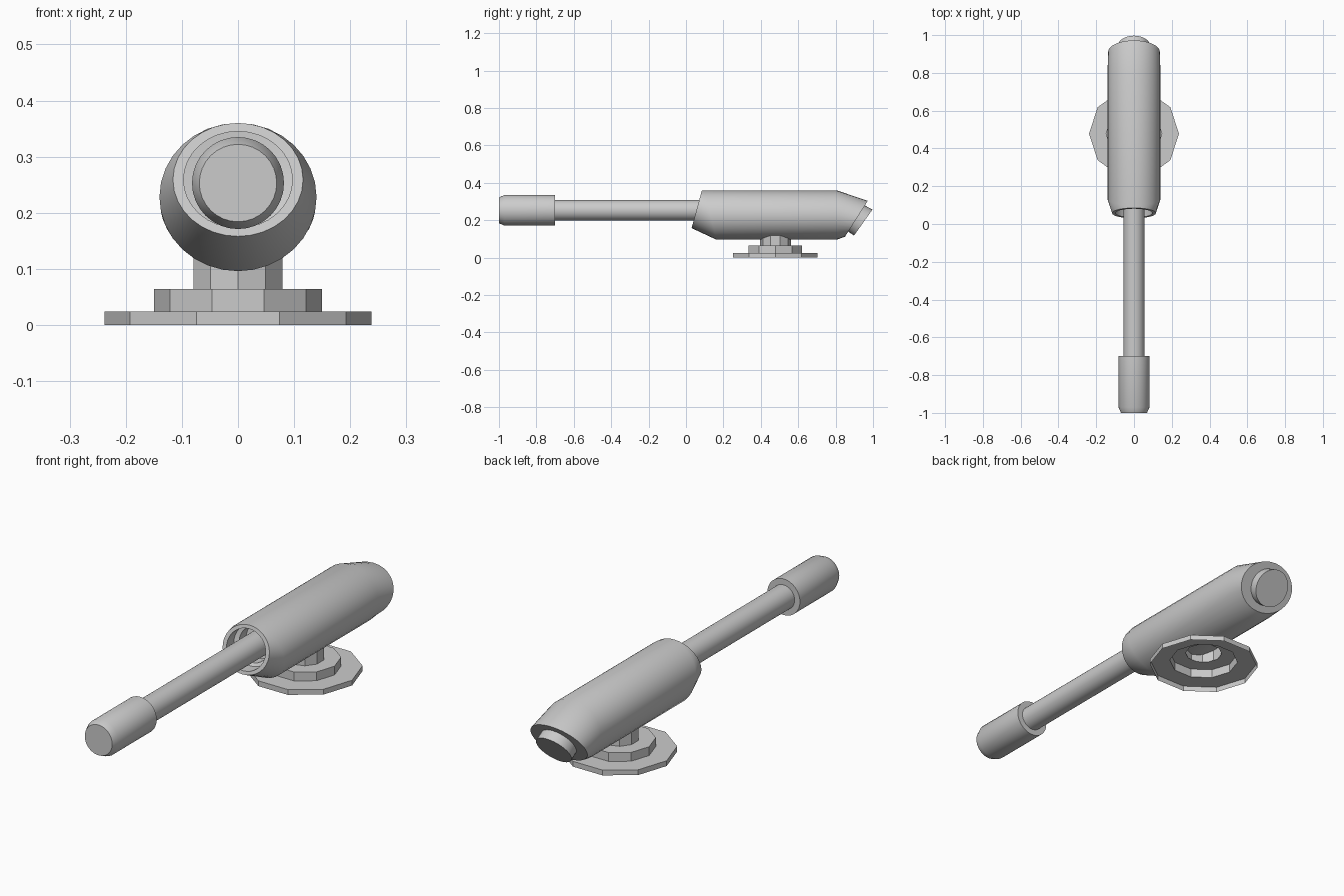
import bpy, bmesh, math
from mathutils import Vector

if "Cube" in bpy.data.objects:
    bpy.data.objects.remove(bpy.data.objects["Cube"])


def loft(name, rings, cap_start=True, cap_end=True):
    """Skin a list of vertex loops; optionally close the two ends."""
    bm = bmesh.new()
    loops = [[bm.verts.new(p) for p in ring] for ring in rings]
    n = len(loops[0])
    for a, b in zip(loops, loops[1:]):
        for i in range(n):
            j = (i + 1) % n
            bm.faces.new((a[i], a[j], b[j], b[i]))
    if cap_start:
        bm.faces.new(loops[0][::-1])
    if cap_end:
        bm.faces.new(loops[-1])
    bmesh.ops.recalc_face_normals(bm, faces=bm.faces)
    mesh = bpy.data.meshes.new(name)
    bm.to_mesh(mesh)
    bm.free()
    obj = bpy.data.objects.new(name, mesh)
    bpy.context.collection.objects.link(obj)
    bpy.ops.object.select_all(action='DESELECT')
    bpy.context.view_layer.objects.active = obj
    obj.select_set(True)
    bpy.ops.object.shade_smooth_by_angle(angle=math.radians(25))
    return obj


def oval(top, bottom, rx, n=32):
    """Tilted oval spanning two (y, z) points in the side view, half-width rx."""
    t, b = Vector((0, *top)), Vector((0, *bottom))
    mid, half = (t + b) / 2, (t - b) / 2
    return [mid + half * math.cos(a) + Vector((rx * math.sin(a), 0, 0))
            for a in (2 * math.pi * i / n for i in range(n))]


def barrel_ring(y, r, z=0.253):
    return oval((y, z + r), (y, z - r), r)


def base_ring(r, z, turn=0, n=10):
    return [(r * math.cos(turn + 2 * math.pi * i / n),
             0.478 + r * math.sin(turn + 2 * math.pi * i / n), z) for i in range(n)]


# main housing: recessed slanted mouth, outer shell, slanted rear face
loft("housing", [
    oval((0.18, 0.335), (0.15, 0.185), 0.075),
    oval((0.13, 0.335), (0.10, 0.185), 0.075),
    oval((0.13, 0.345), (0.09, 0.173), 0.097),
    oval((0.081, 0.345), (0.034, 0.173), 0.097),
    oval((0.085, 0.36), (0.03, 0.158), 0.116),
    oval((0.10, 0.36), (0.163, 0.096), 0.14),
    oval((0.805, 0.36), (0.805, 0.096), 0.14),
    oval((0.972, 0.304), (0.85, 0.112), 0.137),
])

# rear plug
loft("rear_plug", [
    oval((0.945, 0.285), (0.86, 0.145), 0.083),
    oval((0.997, 0.257), (0.898, 0.118), 0.083),
])

# barrel rod and muzzle sleeve
loft("barrel_rod", [barrel_ring(-0.71, 0.055), barrel_ring(0.16, 0.055)])
loft("muzzle_sleeve", [
    barrel_ring(-1.0, 0.069), barrel_ring(-0.97, 0.082), barrel_ring(-0.7, 0.082)])

# ten-sided stepped mount, open underneath
loft("base_plate", [base_ring(0.238, 0), base_ring(0.238, 0.024),
                    base_ring(0.15, 0.024)], False, False)
loft("base_step", [base_ring(0.15, 0.024), base_ring(0.15, 0.064),
                   base_ring(0.08, 0.064)], False, False)
loft("neck", [base_ring(0.083, 0.064, math.pi / 10),
              base_ring(0.083, 0.125, math.pi / 10)], False, False)
